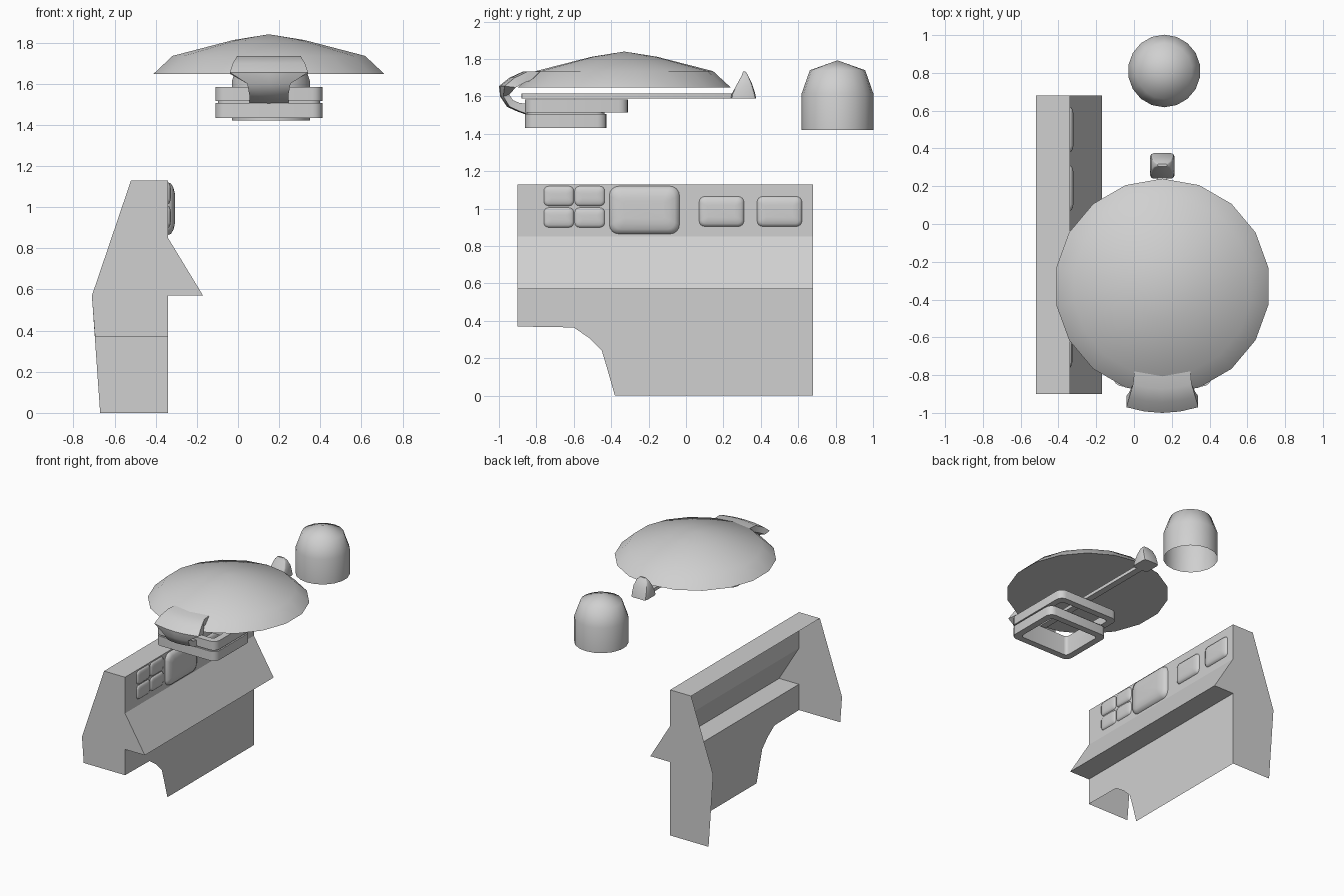
import bpy, bmesh
from math import sin, cos, pi, radians

cube = bpy.data.objects.get("Cube")
if cube:
    bpy.data.objects.remove(cube, do_unlink=True)

grey = bpy.data.materials.new("light grey")
grey.use_nodes = True
grey.diffuse_color = (0.63, 0.63, 0.63, 1)
grey.node_tree.nodes["Principled BSDF"].inputs["Base Color"].default_value = (0.63, 0.63, 0.63, 1)


def finish(name, bm, angle=35, fix=True):
    """Turn a bmesh into a shaded object."""
    bmesh.ops.remove_doubles(bm, verts=bm.verts, dist=0.0002)
    if fix:
        bmesh.ops.recalc_face_normals(bm, faces=bm.faces)
    mesh = bpy.data.meshes.new(name)
    bm.to_mesh(mesh)
    bm.free()
    mesh.materials.append(grey)
    ob = bpy.data.objects.new(name, mesh)
    bpy.context.collection.objects.link(ob)
    bpy.ops.object.select_all(action='DESELECT')
    ob.select_set(True)
    bpy.context.view_layer.objects.active = ob
    bpy.ops.object.shade_smooth_by_angle(angle=radians(angle))
    return ob


def loft(bm, rings, start=False, end=False, wrap=False):
    """Skin closed rings of points, with optional caps."""
    vs = [[bm.verts.new(p) for p in ring] for ring in rings]
    n = len(vs[0])
    pairs = list(zip(vs, vs[1:])) + ([(vs[-1], vs[0])] if wrap else [])
    for a, b in pairs:
        for i in range(n):
            j = (i + 1) % n
            bm.faces.new((a[i], a[j], b[j], b[i]))
    if start:
        bm.faces.new(vs[0][::-1])
    if end:
        bm.faces.new(vs[-1])


def rounded(u0, u1, v0, v1, r, inset=0, seg=4):
    """Rounded rectangle outline in two dimensions."""
    u0, u1, v0, v1 = u0 + inset, u1 - inset, v0 + inset, v1 - inset
    r = max(r - inset * 0.5, 0.006)
    corners = ((u1 - r, v1 - r), (u0 + r, v1 - r), (u0 + r, v0 + r), (u1 - r, v0 + r))
    return [(cu + r * cos((q + k / seg) * pi / 2), cv + r * sin((q + k / seg) * pi / 2))
            for q, (cu, cv) in enumerate(corners) for k in range(seg + 1)]


def turned(name, cx, cy, profile, sides, cap, angle):
    """Revolve a radius/height profile, with its first vertex toward +y."""
    bm = bmesh.new()
    loft(bm, [[(cx + r * sin(2 * pi * i / sides), cy + r * cos(2 * pi * i / sides), z)
               for i in range(sides)] for r, z in profile], start=cap)
    return finish(name, bm, angle)


# Console: open-backed sheet shell
Y0, Y1, WALL = -0.90, 0.68, -0.34
LIP = 0.57
front = [(-0.52, 1.13), (WALL, 1.13), (WALL, 0.85), (-0.17, LIP), (WALL, LIP)]
bm = bmesh.new()


def sheet(points):
    bm.faces.new([bm.verts.new(p) for p in points])


for (xa, za), (xb, zb) in zip(front, front[1:]):
    sheet([(xa, Y0, za), (xb, Y0, zb), (xb, Y1, zb), (xa, Y1, za)])
# lower wall with the curved foot notch
notch = [(Y0, 0.37), (-0.60, 0.365), (-0.52, 0.31), (-0.45, 0.24), (-0.42, 0.14), (-0.38, 0)]
sheet([(WALL, y, z) for y, z in [(Y1, LIP), (Y0, LIP)] + notch + [(Y1, 0)]])
# end panels: the front one is short, the rear one reaches the floor
for y, foot, x_foot in ((Y0, 0.37, -0.695), (Y1, 0, -0.67)):
    sheet([(x, y, z) for x, z in front + [(WALL, foot), (x_foot, foot), (-0.71, LIP)]])
finish("console_shell", bm, 30)

# Cushioned console buttons
buttons = [("large_button", -0.41, -0.035, 0.865, 1.12, 0.05, 0.035),
           ("rear_button_1", 0.07, 0.31, 0.905, 1.065, 0.03, 0.02),
           ("rear_button_2", 0.38, 0.62, 0.905, 1.065, 0.03, 0.02)]
for i, y in enumerate((-0.76, -0.595)):
    for j, z in enumerate((0.90, 1.015)):
        buttons.append((f"small_button_{i}{j}", y, y + 0.16, z, z + 0.105, 0.025, 0.014))
for name, ya, yb, za, zb, r, depth in buttons:
    bm = bmesh.new()
    loft(bm, [[(WALL + depth * d, y, z) for y, z in rounded(ya, yb, za, zb, r, r * k)]
              for d, k in ((0, 0), (0.4, 0.1), (0.75, 0.5), (0.95, 1.1), (1, 1.6))], end=True)
    finish(name, bm, 60)

# Shallow canopy disc and the separate round dome
CX = 0.15
turned("canopy_disc", CX, -0.33, [(0.57, 1.647), (0.475, 1.735), (0.175, 1.812), (0, 1.84)], 18, True, 50)
turned("rear_dome", 0.16, 0.81, [(0.192, 1.42), (0.192, 1.615), (0.148, 1.74), (0, 1.793)], 18, False, 60)


def box_ring(hw, y0, y1, z, chamfer=0.3):
    """Chamfered rectangle at one height, centred on the canopy axis."""
    c = min(hw, (y1 - y0) / 2) * chamfer
    return [(CX + x, y, z) for x, y in rounded(-hw, hw, y0, y1, c, seg=2)]


# Rear knob
bm = bmesh.new()
loft(bm, [box_ring(*s) for s in ((0.065, 0.24, 0.375, 1.59), (0.065, 0.245, 0.37, 1.615),
                                 (0.06, 0.275, 0.352, 1.67), (0.045, 0.298, 0.332, 1.712),
                                 (0.025, 0.305, 0.318, 1.733))], start=True, end=True)
finish("rear_knob", bm, 40)

# Thin support rod below the canopy
bm = bmesh.new()
loft(bm, [box_ring(0.025, -0.88, 0.25, z) for z in (1.59, 1.615)], start=True, end=True)
finish("support_rod", bm)

# Two stacked rounded frames with a recessed joint
for name, y1, z0, z1, gap in (("upper_frame", -0.31, 1.515, 1.583, 0),
                              ("frame_joint", -0.425, 1.503, 1.517, 0.012),
                              ("lower_frame", -0.425, 1.432, 1.505, 0)):
    bm = bmesh.new()
    rings = [[(x, y, z) for x, y in rounded(-0.11, 0.41, -0.86, y1, 0.05, k)]
             for k, z in ((gap, z0), (gap, z1), (0.05, z1), (0.05, z0))]
    loft(bm, rings, wrap=True)
    finish(name, bm)

# Front hook: a bowed strip curling from the canopy down to the frame
# each step: outer y, outer z, inner y, inner z, half width
steps = [(-0.70, 1.735, -0.70, 1.70, 0.14), (-0.86, 1.733, -0.85, 1.68, 0.155),
         (-0.93, 1.70, -0.89, 1.66, 0.175), (-0.985, 1.655, -0.91, 1.648, 0.19),
         (-0.985, 1.60, -0.945, 1.61, 0.105), (-0.95, 1.545, -0.925, 1.58, 0.095),
         (-0.90, 1.522, -0.89, 1.565, 0.095), (-0.84, 1.50, -0.84, 1.56, 0.095)]
bm = bmesh.new()
across = [-1, -0.5, 0, 0.5, 1]
rings = []
for yo, zo, yi, zi, hw in steps:
    bow = 0.03 * hw / 0.19
    outer = [(CX + hw * t, yo + bow * (t * t - 0.5), zo) for t in across]
    inner = [(CX + hw * t, yi, zi) for t in reversed(across)]
    rings.append(outer + inner)
loft(bm, rings, start=True, end=True)
finish("front_hook", bm, 40)
